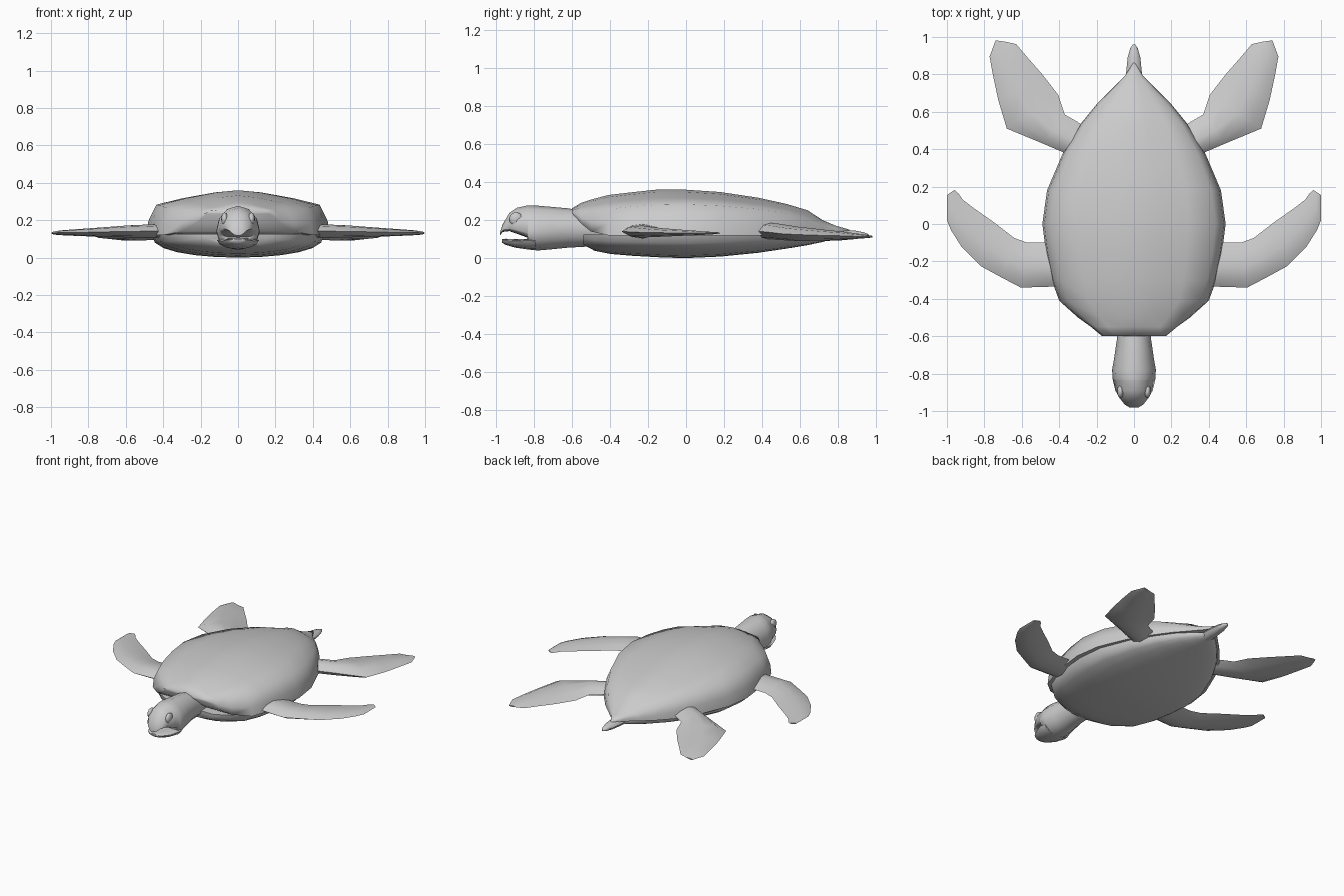
import bpy, bmesh, math
from mathutils import Vector

if "Cube" in bpy.data.objects:
    bpy.data.objects.remove(bpy.data.objects["Cube"])

GREY = (0.6, 0.6, 0.6, 1)
skin = bpy.data.materials.new("plain grey")
skin.use_nodes = True
skin.diffuse_color = GREY
skin.node_tree.nodes["Principled BSDF"].inputs["Base Color"].default_value = GREY


def finish(bm, name, angle):
    bmesh.ops.recalc_face_normals(bm, faces=bm.faces)
    mesh = bpy.data.meshes.new(name)
    bm.to_mesh(mesh)
    bm.free()
    mesh.materials.append(skin)
    ob = bpy.data.objects.new(name, mesh)
    bpy.context.collection.objects.link(ob)
    bpy.ops.object.select_all(action='DESELECT')
    ob.select_set(True)
    bpy.context.view_layer.objects.active = ob
    bpy.ops.object.shade_smooth_by_angle(angle=math.radians(angle))
    return ob


def loft(name, rings, angle=60):
    """Skin a list of equal closed rings and cap both ends."""
    bm = bmesh.new()
    loops = [[bm.verts.new(p) for p in ring] for ring in rings]
    n = len(loops[0])
    for a, b in zip(loops, loops[1:]):
        for i in range(n):
            j = (i + 1) % n
            bm.faces.new((a[i], a[j], b[j], b[i]))
    bm.faces.new(loops[0])
    bm.faces.new(loops[-1])
    return finish(bm, name, angle)


def oval(y, w, top, low, widest=0.5, n=12):
    """Upright ring whose widest point sits at a fraction of its height."""
    mid = low + (top - low) * widest
    ring = []
    for i in range(n):
        t = 2 * math.pi * i / n
        s = math.sin(t)
        ring.append((w * math.cos(t), y, mid + s * ((top - mid) if s > 0 else (mid - low))))
    return ring


# Upper shell: y, half width, ridge height, rim height, lower edge
SHELL = [(-.60, .17, .262, .25, .235), (-.55, .23, .292, .25, .18), (-.50, .30, .308, .25, .14),
         (-.41, .40, .332, .258, .12), (-.30, .44, .345, .27, .12), (-.16, .47, .36, .28, .12),
         (0, .49, .36, .283, .12), (.18, .465, .348, .275, .12), (.38, .38, .318, .258, .12),
         (.53, .29, .285, .235, .12), (.64, .20, .252, .20, .125), (.72, .12, .20, .175, .13),
         (.79, .05, .17, .16, .135), (.86, .006, .15, .147, .14)]


def shell_ring(y, w, ridge, rim, edge):
    half = [(1, edge), (.98, edge + (rim - edge) * .45), (.89, rim),
            (.6, rim + (ridge - rim) * .45), (.25, rim + (ridge - rim) * .85)]
    pts = half + [(0, ridge)] + [(-u, z) for u, z in reversed(half)]
    return [(u * w, y, z) for u, z in pts]


loft("upper_shell", [shell_ring(*s) for s in SHELL], 75)

# Belly shell: y, half width, lowest height
BELLY = [(-.54, .18, .07), (-.48, .29, .038), (-.40, .38, .022), (-.28, .425, .012), (-.12, .45, .003),
         (0, .46, 0), (.18, .44, .008), (.38, .36, .028), (.53, .27, .05), (.64, .18, .068),
         (.72, .10, .085), (.78, .03, .105)]


def belly_ring(y, w, low):
    ring = []
    for i in range(13):
        t = math.pi * (i / 12 - .5)
        ring.append((w * math.sin(t), y, .125 - (.125 - low) * max(math.cos(t), 0) ** .75))
    return ring


loft("belly_shell", [belly_ring(*s) for s in BELLY])

# Head and neck: y, half width, top, bottom, where it is widest
HEAD = [(-.98, .025, .135, .118, .4), (-.965, .05, .18, .138, .2), (-.93, .078, .238, .142, .15),
        (-.89, .10, .265, .128, .15), (-.835, .113, .277, .108, .15), (-.83, .114, .277, .045, .42),
        (-.78, .117, .276, .04, .42), (-.71, .105, .27, .046, .45), (-.62, .092, .262, .055, .5),
        (-.53, .088, .245, .06, .5), (-.44, .08, .22, .075, .5)]
loft("head_and_neck", [oval(*h) for h in HEAD])

# Lower jaw, open below the beak
JAW = [(-.97, .03, .10, .082, .7), (-.95, .058, .102, .07, .7), (-.90, .088, .10, .055, .75),
       (-.83, .112, .102, .045, .85), (-.79, .105, .10, .045, .8)]
loft("lower_jaw", [oval(*j) for j in JAW])

# Tail under the rear point of the shell
TAIL = [(.68, .05, .15, .09), (.80, .043, .15, .092), (.89, .034, .145, .10),
        (.94, .02, .135, .108), (.96, .006, .126, .116)]
loft("tail", [oval(*t, n=8) for t in TAIL])


def flipper(name, sections):
    """Lens-shaped rings between a leading and a trailing edge point."""
    profile = [(0, 0), (.18, .75), (.45, 1), (.75, .6), (1, 0), (.75, -.6), (.45, -1), (.18, -.75)]
    for side, sx in (("left", 1), ("right", -1)):
        rings = []
        for lead, trail, top, low in sections:
            a, b = Vector(lead), Vector(trail)
            ring = []
            for u, v in profile:
                p = a.lerp(b, u)
                ring.append((sx * p.x, p.y, (top + low) / 2 + v * (top - low) / 2))
            rings.append(ring)
        loft(f"{side}_{name}", rings, 50)


flipper("front_flipper", [
    ((.34, -.32), (.38, -.10), .185, .10), ((.44, -.335), (.47, -.10), .178, .105),
    ((.605, -.34), (.57, -.10), .172, .108), ((.71, -.285), (.64, -.075), .165, .11),
    ((.82, -.225), (.75, .01), .157, .113), ((.92, -.125), (.85, .08), .15, .117),
    ((.98, -.03), (.915, .13), .145, .12), ((1.0, .02), (.94, .165), .141, .122),
    ((1.0, .155), (.96, .182), .136, .127)])

flipper("rear_flipper", [
    ((.30, .33), (.22, .48), .185, .10), ((.37, .38), (.30, .545), .185, .098),
    ((.475, .425), (.37, .585), .18, .095), ((.68, .51), (.405, .69), .165, .09),
    ((.725, .66), (.49, .80), .15, .092), ((.755, .80), (.565, .885), .138, .098),
    ((.772, .895), (.63, .962), .126, .103), ((.74, .982), (.69, .975), .118, .108)])

# Eyes set into the sides of the head
for side, sx in (("left", 1), ("right", -1)):
    bm = bmesh.new()
    bmesh.ops.create_uvsphere(bm, u_segments=12, v_segments=8, radius=.036)
    for v in bm.verts:
        v.co = (v.co.x * .5 + sx * .072, v.co.y - .895, v.co.z + .205)
    finish(bm, f"{side}_eye", 60)
